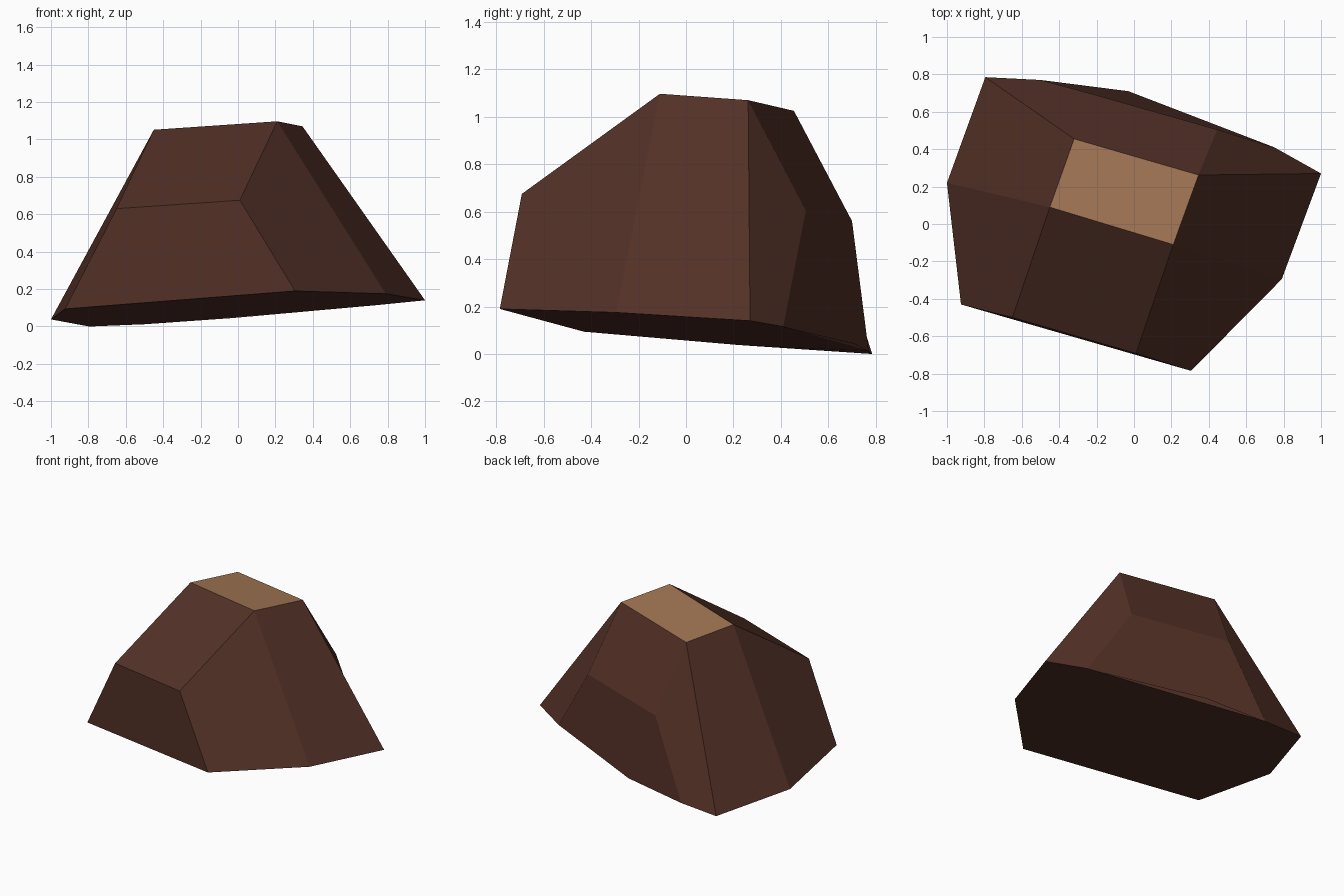
import bpy, bmesh

if "Cube" in bpy.data.objects:
    bpy.data.objects.remove(bpy.data.objects["Cube"])

def material(name, rgb):
    m = bpy.data.materials.new(name)
    m.diffuse_color = (*rgb, 1)
    m.use_nodes = True
    m.node_tree.nodes["Principled BSDF"].inputs["Base Color"].default_value = m.diffuse_color
    return m

# Corners of the chipped, leaning block
points = {
    # top cut
    "t1": (-0.45, 0.09, 1.052), "t2": (-0.32, 0.455, 1.025),
    "t3": (0.345, 0.262, 1.07), "t4": (0.21, -0.11, 1.097),
    # front ledge and back ledge
    "f1": (-0.65, -0.50, 0.63), "f2": (0.01, -0.692, 0.675),
    "k1": (0.445, 0.505, 0.605), "k2": (-0.24, 0.70, 0.56),
    # tilted base outline
    "b1": (-0.925, -0.43, 0.094), "b2": (0.305, -0.785, 0.19),
    "b3": (0.79, -0.295, 0.175), "b4": (1.0, 0.27, 0.14),
    "b5": (0.75, 0.41, 0.115), "b6": (-0.03, 0.71, 0.045),
    "b7": (-0.50, 0.77, 0.012), "b8": (-0.795, 0.785, 0.0),
    "b9": (-1.0, 0.22, 0.038),
}
faces = [
    "t1 t4 t3 t2",                       # top cut
    "t1 f1 f2 t4", "f1 b1 b2 f2",        # front
    "t4 f2 b2 b3", "t4 b3 b4 t3",        # right
    "t3 b4 b5 k1",                       # back right corner
    "t3 k1 k2 t2", "k1 b5 b6 b7 k2",     # back
    "t2 k2 b7 b8",                       # back left corner
    "t2 b8 b9 t1", "t1 b9 b1 f1",        # left
    "b1 b9 b8 b7 b6 b5 b4 b3 b2",        # underside
]

bm = bmesh.new()
verts = {k: bm.verts.new(p) for k, p in points.items()}
for f in faces:
    bm.faces.new([verts[k] for k in f.split()])
bmesh.ops.recalc_face_normals(bm, faces=bm.faces)

# Only the upward-facing cut is tan
for f in bm.faces:
    f.normal_update()
    f.material_index = 1 if f.normal.z > 0.9 else 0

mesh = bpy.data.meshes.new("block")
bm.to_mesh(mesh)
bm.free()
mesh.materials.append(material("dark brown", (0.085, 0.030, 0.020)))
mesh.materials.append(material("tan", (0.36, 0.18, 0.09)))
block = bpy.data.objects.new("block", mesh)
bpy.context.collection.objects.link(block)
